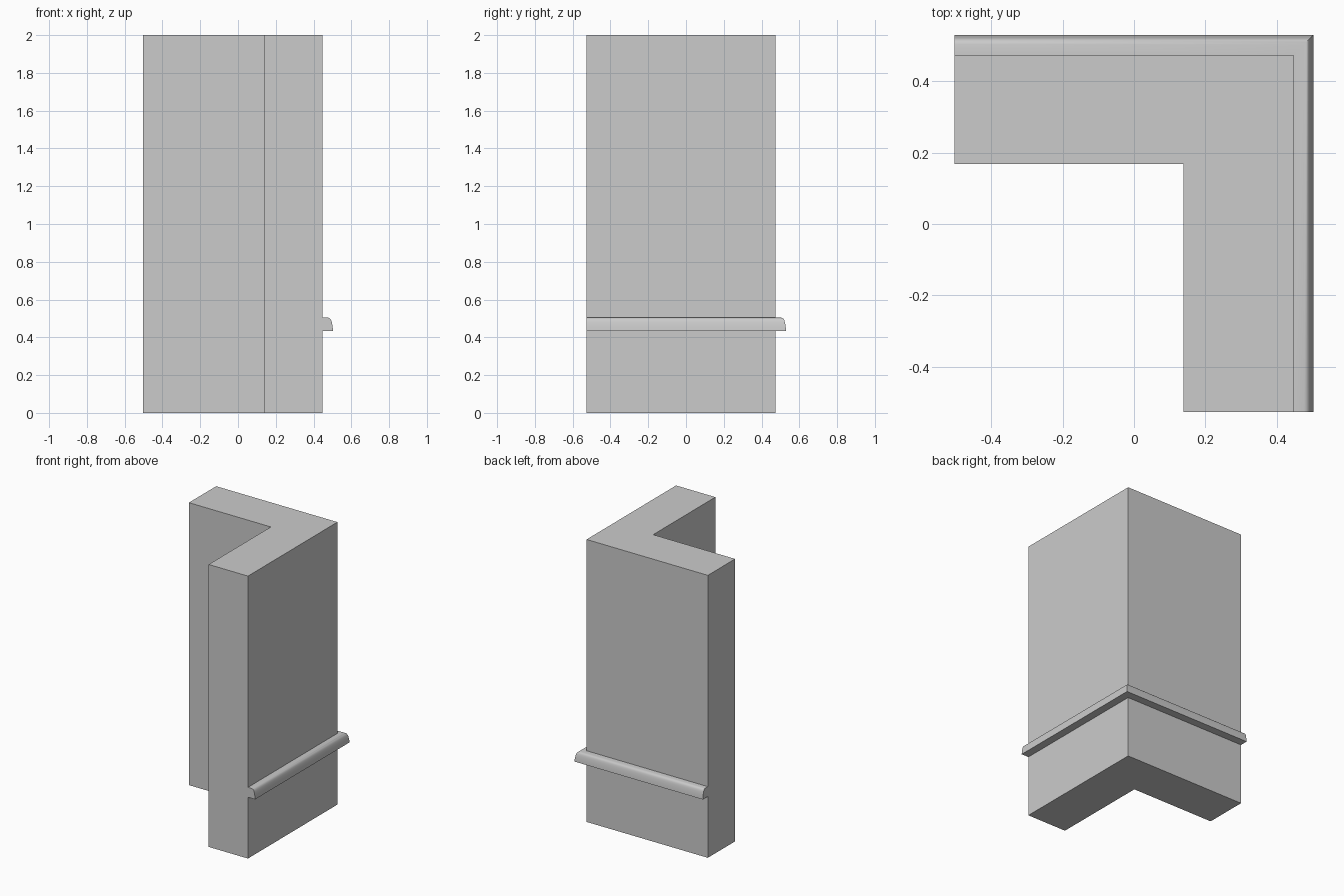
import bpy, bmesh, math

if "Cube" in bpy.data.objects:
    bpy.data.objects.remove(bpy.data.objects["Cube"])

X0, X1, XI = -0.503, 0.447, 0.139   # left end, outer face, inner face
Y0, Y1, YI = -0.527, 0.474, 0.169   # front end, outer face, inner face


def make_object(name, rings, caps=True):
    """Skin a list of equal-length closed rings and cap both ends."""
    bm = bmesh.new()
    vr = [[bm.verts.new(p) for p in ring] for ring in rings]
    n = len(rings[0])
    for a, b in zip(vr, vr[1:]):
        for i in range(n):
            j = (i + 1) % n
            bm.faces.new((a[i], a[j], b[j], b[i]))
    bm.faces.new(vr[0])
    bm.faces.new(vr[-1])
    bmesh.ops.recalc_face_normals(bm, faces=bm.faces)
    mesh = bpy.data.meshes.new(name)
    bm.to_mesh(mesh)
    bm.free()
    obj = bpy.data.objects.new(name, mesh)
    bpy.context.collection.objects.link(obj)
    return obj


# L-shaped corner wall
plan = [(X0, YI), (XI, YI), (XI, Y0), (X1, Y0), (X1, Y1), (X0, Y1)]
make_object("corner_wall", [[(x, y, z) for x, y in plan] for z in (0, 2)])

# Rail profile: distance out from the wall, height
profile = [(0, 0.434), (0.056, 0.434), (0.055, 0.446), (0.053, 0.462),
           (0.050, 0.478), (0.047, 0.489), (0.043, 0.497),
           (0.037, 0.502), (0.030, 0.504), (0, 0.504)]

# Rail swept along both outer faces with a mitred corner
rail = make_object("chair_rail", [
    [(X0, Y1 + d, z) for d, z in profile],
    [(X1 + d, Y1 + d, z) for d, z in profile],
    [(X1 + d, Y0, z) for d, z in profile],
])
bpy.context.view_layer.objects.active = rail
rail.select_set(True)
bpy.ops.object.shade_smooth_by_angle(angle=math.radians(35))
